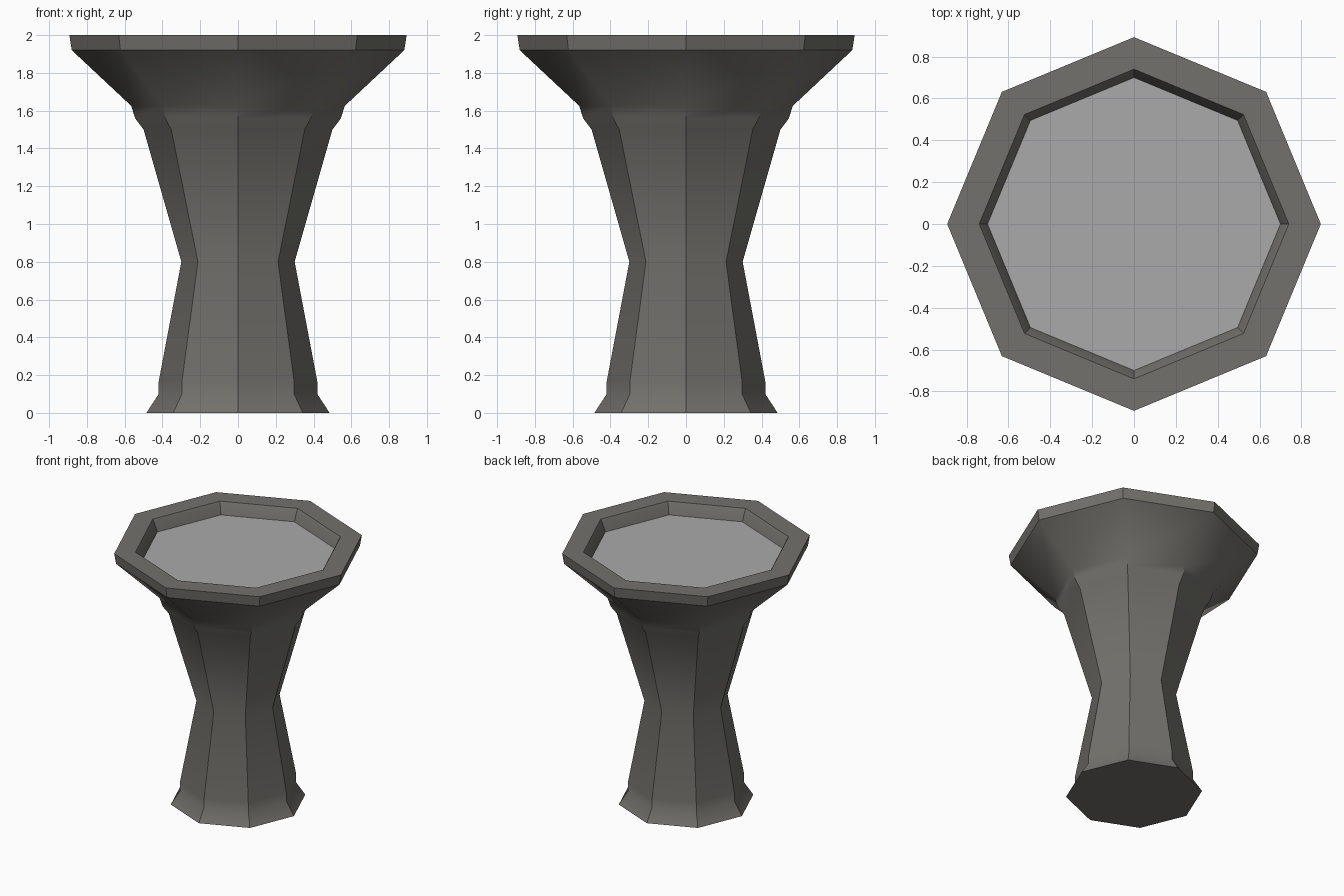
import bpy, bmesh, math

if "Cube" in bpy.data.objects:
    bpy.data.objects.remove(bpy.data.objects["Cube"])

SIDES = 8

def material(name, rgb):
    m = bpy.data.materials.new(name)
    m.diffuse_color = (*rgb, 1)
    m.use_nodes = True
    m.node_tree.nodes["Principled BSDF"].inputs["Base Color"].default_value = m.diffuse_color
    return m

def ring(bm, r, z):
    return [bm.verts.new((r * math.cos(math.tau * i / SIDES),
                          r * math.sin(math.tau * i / SIDES), z)) for i in range(SIDES)]

def finish(bm, name, mat):
    me = bpy.data.meshes.new(name)
    bm.to_mesh(me)
    bm.free()
    me.materials.append(mat)
    ob = bpy.data.objects.new(name, me)
    bpy.context.collection.objects.link(ob)
    return ob

stone = material("grey stone", (0.17, 0.165, 0.15))
water = material("pale grey water", (0.40, 0.40, 0.40))

# Stone pedestal and bowl: octagonal profile from foot, over the rim, into the basin
profile = [(0.485, 0), (0.42, 0.10), (0.42, 0.165), (0.30, 0.80), (0.50, 1.50),
           (0.545, 1.56), (0.565, 1.625), (0.88, 1.92), (0.893, 2.0),
           (0.74, 2.0), (0.725, 1.975), (0.70, 1.91)]
bm = bmesh.new()
rings = [ring(bm, r, z) for r, z in profile]
for a, b in zip(rings, rings[1:]):
    for i in range(SIDES):
        j = (i + 1) % SIDES
        bm.faces.new((a[i], a[j], b[j], b[i]))
bm.faces.new(rings[0][::-1])
pedestal = finish(bm, "stone_pedestal", stone)
bpy.context.view_layer.objects.active = pedestal
pedestal.select_set(True)
bpy.ops.object.shade_smooth_by_angle(angle=math.radians(35))

# Water surface in the basin
bm = bmesh.new()
bm.faces.new(ring(bm, 0.70, 1.91))
finish(bm, "water_surface", water)
